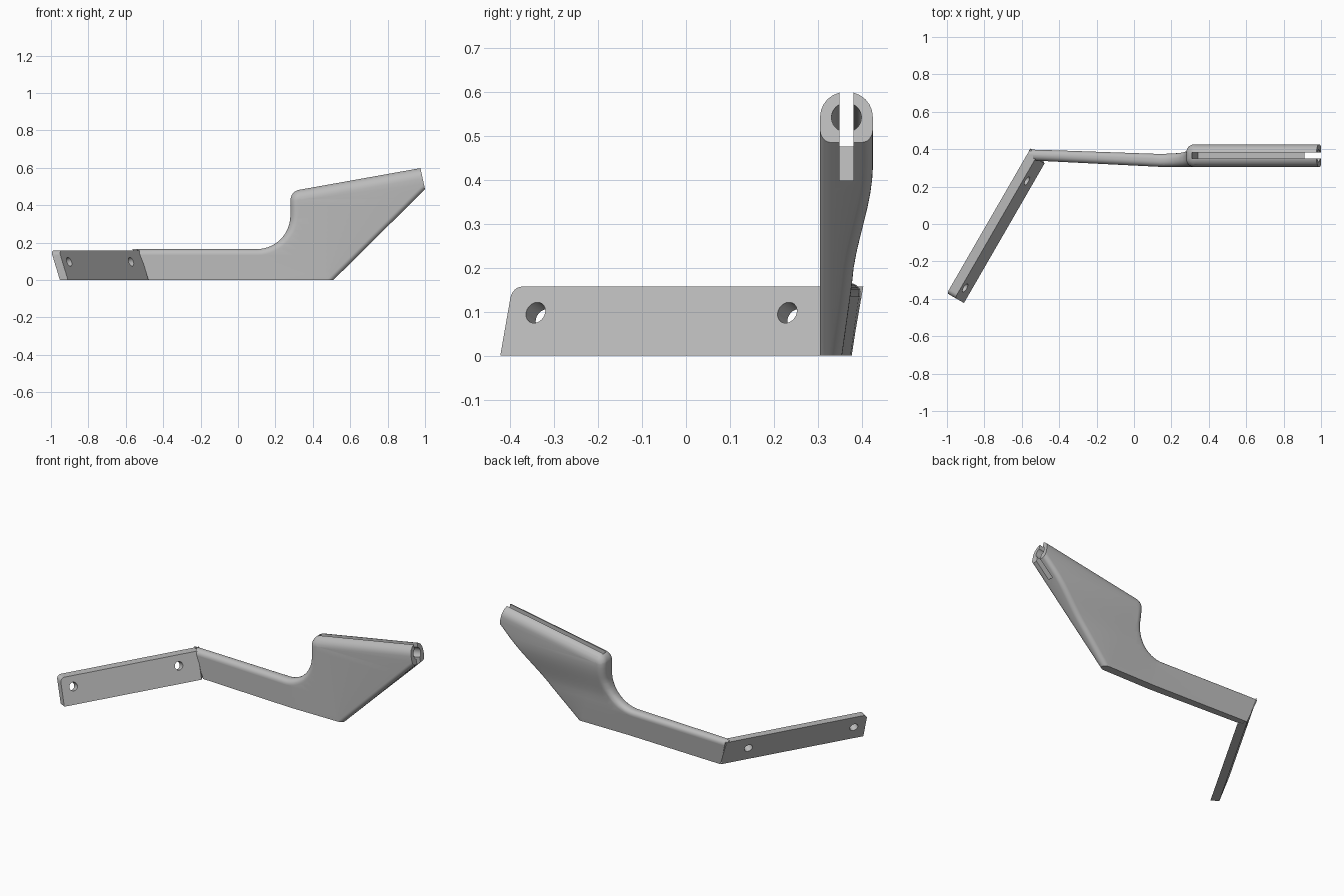
import bpy, bmesh, math
from mathutils import Vector, Matrix

if "Cube" in bpy.data.objects:
    bpy.data.objects.remove(bpy.data.objects["Cube"], do_unlink=True)

grey = bpy.data.materials.new("plain grey")
grey.use_nodes = True
colour = (0.5, 0.5, 0.5, 1)
grey.diffuse_color = colour
grey.node_tree.nodes["Principled BSDF"].inputs["Base Color"].default_value = colour


def make_object(name, bm):
    bmesh.ops.recalc_face_normals(bm, faces=bm.faces)
    mesh = bpy.data.meshes.new(name)
    bm.to_mesh(mesh)
    bm.free()
    mesh.materials.append(grey)
    obj = bpy.data.objects.new(name, mesh)
    bpy.context.collection.objects.link(obj)
    return obj


def select(obj):
    bpy.ops.object.select_all(action="DESELECT")
    obj.select_set(True)
    bpy.context.view_layer.objects.active = obj


def cut(obj, cutter):
    cutter.hide_render = True
    mod = obj.modifiers.new("cut", "BOOLEAN")
    mod.operation, mod.solver, mod.object = "DIFFERENCE", "EXACT", cutter
    select(obj)
    bpy.ops.object.modifier_apply(modifier=mod.name)
    bpy.data.objects.remove(cutter, do_unlink=True)


def cylinder(name, centre, direction, radius, length):
    bm = bmesh.new()
    turn = Vector(direction).to_track_quat("Z", "Y").to_matrix().to_4x4()
    bmesh.ops.create_cone(bm, cap_ends=True, segments=40, radius1=radius, radius2=radius,
                          depth=length, matrix=Matrix.Translation(centre) @ turn)
    return make_object(name, bm)


def arc(cx, cz, radius, start, end, steps):
    angles = [math.radians(start + (end - start) * i / steps) for i in range(steps + 1)]
    return [Vector((cx + radius * math.cos(a), cz + radius * math.sin(a))) for a in angles]


def smoothstep(a, b, v):
    t = min(1, max(0, (v - a) / (b - a)))
    return t * t * (3 - 2 * t)


# Side outline of the arm and head, with the edge rounding at each point
outline = [Vector(p) for p in ((-0.478, 0), (0.51, 0), (1.0, 0.485), (0.975, 0.60))]
rounding = [0, 0.025, 0.025, 0.058]
corner = arc(0.34, 0.425, 0.06, 100, 180, 8)
hollow = arc(0.10, 0.345, 0.18, 0, -90, 14)
outline += corner + hollow + [Vector((-0.54, 0.165))]
rounding += [0.055 - 0.015 * i / 8 for i in range(9)]
rounding += [0.04 - 0.01 * i / 14 for i in range(15)] + [0.03]
count = len(outline)
sharp_edges = (0, 2, count - 1)


def inset_direction(i):
    before, here, after = outline[i - 1], outline[i], outline[(i + 1) % count]
    e1, e2 = (here - before).normalized(), (after - here).normalized()
    n1, n2 = Vector((-e1.y, e1.x)), Vector((-e2.y, e2.x))
    round1, round2 = (i - 1) % count not in sharp_edges, i not in sharp_edges
    if round1 and round2:
        m = (n1 + n2).normalized()
        return m / m.dot(n1)
    if round1:
        return e2 / e2.dot(n1)
    if round2:
        return -e1 / -e1.dot(n2)
    return Vector((0, 0))


# Rounded slab: rings run from the front face over the rim to the back face
bm = bmesh.new()
steps = 6
front, back = [], []
for k in range(steps + 1):
    a = math.pi / 2 * k / steps
    ring_f, ring_b = [], []
    for i in range(count):
        p = outline[i] + inset_direction(i) * rounding[i] * (1 - math.cos(a))
        e = rounding[i] * (1 - math.sin(a))
        ring_f.append(bm.verts.new((p.x, e, p.y)))
        ring_b.append(bm.verts.new((p.x, 1 - e, p.y)))
    front.append(ring_f)
    back.append(ring_b)
rings = front[::-1] + back
for r1, r2 in zip(rings, rings[1:]):
    for i in range(count):
        j = (i + 1) % count
        bm.faces.new((r1[i], r1[j], r2[j], r2[i]))
bm.faces.new(rings[0])
bm.faces.new(rings[-1])
bmesh.ops.remove_doubles(bm, verts=bm.verts, dist=0.00005)
bmesh.ops.triangulate(bm, faces=[f for f in bm.faces if len(f.verts) > 4])


def slice_mesh(point, normal):
    bmesh.ops.bisect_plane(bm, geom=bm.verts[:] + bm.edges[:] + bm.faces[:], dist=0.00005,
                           plane_co=point, plane_no=normal)


for k in range(1, 15):
    slice_mesh((0, 0, 0.0333 * k), (0, 0, 1))
slice_mesh((0.15, 0, 0), (1, 0, 0))
slice_mesh((-0.4, 0, 0), (1, 0, 0))

# Flat front, and a back that swells from the thin arm to the thick head
for v in bm.verts:
    x, y, z = v.co
    drift = 0.05 * max(0, 0.15 - x)
    thin = 0.355 + 0.14 * min(z, 0.16)
    back_y = thin + (0.425 - thin) * smoothstep(0.15, 0.43, z) + 0.7 * drift
    if y < 0.5:
        v.co.y = 0.305 + drift + y
    else:
        v.co.y = back_y - (1 - y)
    if x < -0.42:
        v.co.x -= 0.025 * y
arm = make_object("arm_and_head", bm)

# Tube bore and slot along the sloping top of the head
slope = math.radians(10.1)
axis = Vector((math.cos(slope), 0, math.sin(slope)))
mouth = Vector((0.988, 0.365, 0.542))
cut(arm, cylinder("bore_cutter", mouth - axis * 0.28, axis, 0.034, 0.74))
bm = bmesh.new()
bmesh.ops.create_cube(bm, size=1, matrix=Matrix.Translation(mouth)
                      @ Matrix.Rotation(-slope, 4, "Y")
                      @ Matrix.Translation((-0.29, 0, -0.014))
                      @ Matrix.Diagonal((0.78, 0.032, 0.228, 1)))
cut(arm, make_object("slot_cutter", bm))

# Leaning mounting leg with a rounded free top corner
along = Vector((0.5, 0.866, 0))
across = Vector((0.866, -0.5, 0))
height, lean, thick = 0.157, 0.055, 0.05


def leg_point(s, z, t):
    return (Vector((-1, -0.37, z)) + along * s
            + across * (lean * (1 - z / height) + t))


leg_profile = [Vector((0.893, 0)), Vector((0.893, height))]
leg_profile += arc(0.025, height - 0.025, 0.025, 90, 180, 6) + [Vector((0, 0))]
bm = bmesh.new()
sides = []
for t in (0, thick):
    sides.append([bm.verts.new(leg_point(p.x - (0.032 * t / thick if p.x > 0.5 else 0), p.y, t))
                  for p in leg_profile])
for i in range(len(leg_profile)):
    j = (i + 1) % len(leg_profile)
    bm.faces.new((sides[0][i], sides[0][j], sides[1][j], sides[1][i]))
for side in sides:
    bm.faces.new(side)
leg = make_object("mounting_leg", bm)

# Screw holes square to the leg
leg_normal = across * height + Vector((0, 0, lean))
for s in (0.073, 0.734):
    cut(leg, cylinder("hole_cutter", leg_point(s, 0.09, thick / 2), leg_normal, 0.025, 0.2))

for obj in (arm, leg):
    select(obj)
    bpy.ops.object.shade_smooth_by_angle(angle=math.radians(30))
